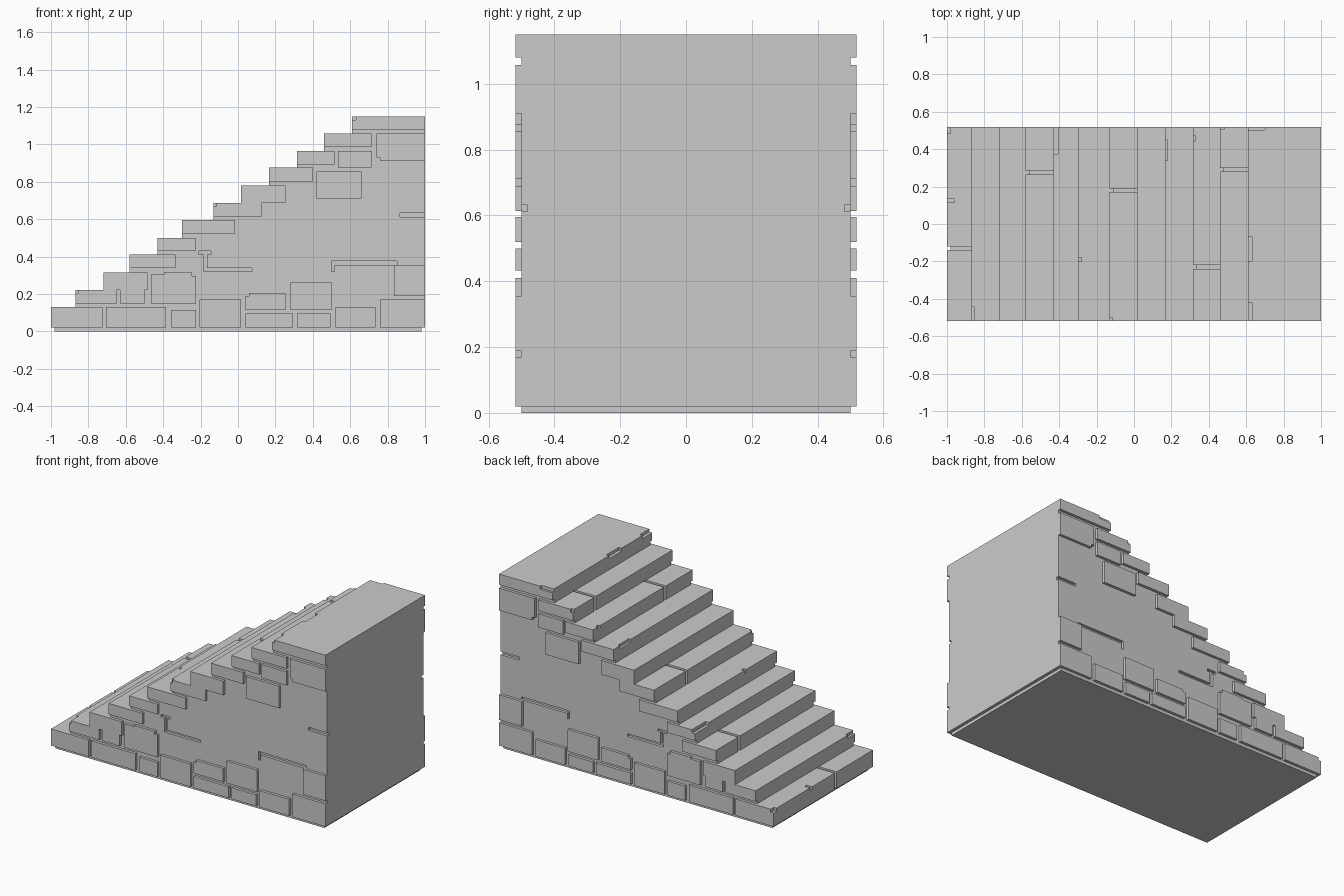
import bpy, bmesh

if "Cube" in bpy.data.objects:
    bpy.data.objects.remove(bpy.data.objects["Cube"])

HALF, CORE, D = 0.518, 0.50, 0.018   # outer half width, core half width, relief depth


def prisms(name, parts, cutter=False):
    """One object made of x-z profiles extruded along y: (profile, y0, y1)."""
    bm = bmesh.new()
    for prof, y0, y1 in parts:
        f = bm.faces.new([bm.verts.new((x, y0, z)) for x, z in prof])
        ext = bmesh.ops.extrude_face_region(bm, geom=[f])["geom"]
        verts = [v for v in ext if isinstance(v, bmesh.types.BMVert)]
        bmesh.ops.translate(bm, verts=verts, vec=(0, y1 - y0, 0))
    bmesh.ops.recalc_face_normals(bm, faces=bm.faces)
    me = bpy.data.meshes.new(name)
    bm.to_mesh(me)
    bm.free()
    ob = bpy.data.objects.new(name, me)
    bpy.context.collection.objects.link(ob)
    if cutter:
        ob.hide_render = True
        ob.hide_set(True)
    return ob


def rect(x0, x1, z0, z1):
    return [(x0, z0), (x1, z0), (x1, z1), (x0, z1)]


def cut(ob, cutter):
    m = ob.modifiers.new("cut", "BOOLEAN")
    m.operation, m.object, m.solver = "DIFFERENCE", cutter, "EXACT"


# steps: front x, end of side block x, bottom z, top z
steps = [(-1, -.725, .02, .13), (-.87, -.65, .15, .222), (-.72, -.485, .222, .315),
         (-.58, -.335, .338, .41), (-.43, -.225, .433, .50), (-.30, -.02, .52, .595),
         (-.13, .125, .613, .687), (.015, .255, .687, .78), (.165, .40, .80, .875),
         (.315, .515, .893, .965), (.46, .715, .985, 1.057), (.61, 1, 1.08, 1.15)]
joints = {0: -.13, 3: .275, 6: .18, 9: -.23, 10: .29}

# chipped edges: step, depth in x, y range
chips = [(0, .02, .485, .53), (0, .04, .115, .135), (1, .015, -.53, -.44),
         (4, .025, .375, .53), (5, .02, -.20, -.18), (6, .015, -.53, -.50),
         (8, .015, .34, .45), (9, .015, .445, .47), (10, .02, .505, .53),
         (11, .02, -.20, -.07), (11, .02, -.53, -.42), (11, .09, .503, .53)]
chip_cutter = prisms("chip_cutter", [
    (rect(steps[i][0] - .01, steps[i][0] + dx, steps[i][3] - .02, steps[i][3] + .01), y0, y1)
    for i, dx, y0, y1 in chips], True)

# treads, split where there is a joint, with risers below
low = .02
for i, (x0, x1, zb, zt) in enumerate(steps):
    cutsy = [-HALF, HALF]
    if i in joints:
        cutsy[1:1] = [joints[i] - .01, joints[i] + .01]
    segs = list(zip(cutsy[::2], cutsy[1::2]))
    tread = prisms(f"step_{i + 1}", [(rect(x0, x1, zb, zt), a, b) for a, b in segs])
    if any(c[0] == i for c in chips):
        cut(tread, chip_cutter)
    if zb - low > .005:
        prisms(f"riser_{i + 1}", [(rect(x0, x0 + .08, low, zb), max(a, -CORE), min(b, CORE))
                                  for a, b in segs])
    low = zt

# solid core behind the treads
profile = [(1, .02), (-1 + D, .02)]
for i, (x0, x1, zb, zt) in enumerate(steps):
    top = zb if i == 11 else zt - D
    nxt = 1 if i == 11 else steps[i + 1][0] + D
    if i == 0:
        profile.append((x0 + D, top))
    else:
        profile.append((x0 + D, top))
    profile.append((nxt, top))
core = prisms("stair_core", [(profile, -CORE, CORE)])
prisms("base_plinth", [(rect(-.98, .98, 0, .02), -CORE, CORE)])

# cracks carved into both side walls
cracks = [rect(.865, 1.02, .612, .632),
          [(.50, .32), (.515, .32), (.515, .355), (.85, .355), (.85, .375), (.50, .375)],
          [(-.185, .32), (.075, .32), (.075, .338), (-.165, .338), (-.165, .412),
           (-.145, .412), (-.145, .43), (-.21, .43), (-.21, .412), (-.185, .412)]]
cut(core, prisms("crack_cutter", [(p, s * (CORE - D), s * (CORE + .02))
                                  for p in cracks for s in (-1, 1)], True))

# raised stones on both side walls
stones = [rect(*r) for r in [
    (-.705, -.385, .02, .13), (-.355, -.225, .02, .115), (-.205, .015, .02, .17),
    (.04, .295, .02, .095), (.315, .495, .02, .095), (.52, .735, .02, .13),
    (.76, 1, .02, .17), (-.63, -.50, .15, .222), (.28, .50, .115, .26),
    (.42, .66, .71, .855), (.535, .715, .875, .965), (.835, 1, .19, .355)]]
stones += [
    [(-.465, .15), (-.225, .15), (-.225, .295), (-.245, .295), (-.245, .315),
     (-.395, .315), (-.395, .305), (-.465, .305)],
    [(.04, .115), (.255, .115), (.255, .205), (.06, .205), (.06, .19), (.04, .19)],
    [(.76, .91), (1, .91), (1, 1.057), (.74, 1.057), (.74, .93), (.76, .93)]]
wall = prisms("side_stones", [(p, -HALF, -CORE) for p in stones])
wall.modifiers.new("mirror", "MIRROR").use_axis = (False, True, False)
